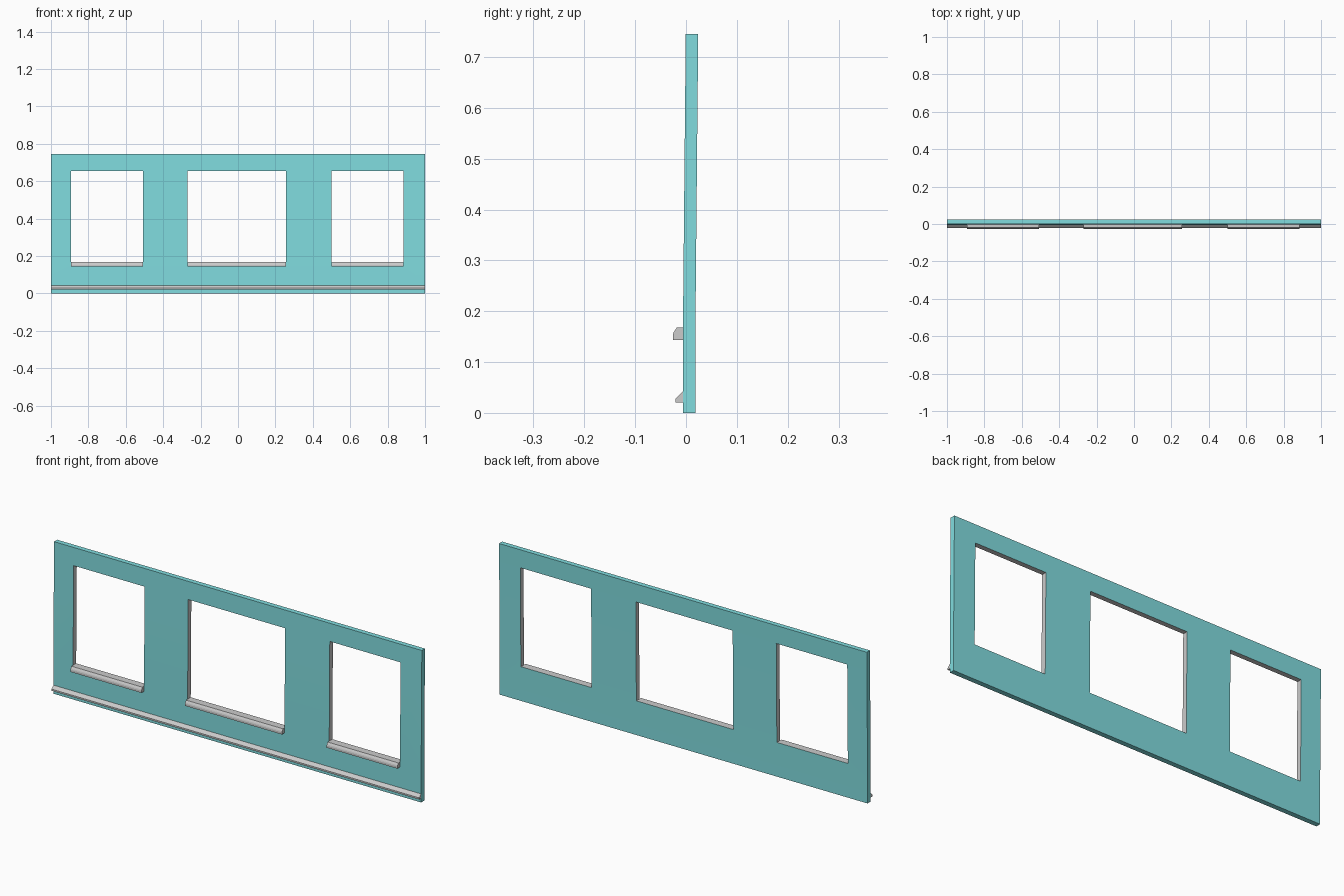
import bpy, bmesh

if "Cube" in bpy.data.objects:
    bpy.data.objects.remove(bpy.data.objects["Cube"])

# Window openings (x ranges) and key heights
WINDOWS = [(-0.893, -0.507), (-0.27, 0.257), (0.5, 0.885)]
SILL_Z, HEAD_Z, TOP_Z = 0.168, 0.656, 0.745
FRONT_Y, THICK, LEAN = -0.006, 0.0245, 0.0055


def material(name, color):
    m = bpy.data.materials.new(name)
    m.diffuse_color = (*color, 1)
    m.use_nodes = True
    m.node_tree.nodes["Principled BSDF"].inputs["Base Color"].default_value = m.diffuse_color
    return m


def finish(bm, name, mats=()):
    bmesh.ops.recalc_face_normals(bm, faces=bm.faces)
    me = bpy.data.meshes.new(name)
    bm.to_mesh(me)
    bm.free()
    ob = bpy.data.objects.new(name, me)
    bpy.context.collection.objects.link(ob)
    for m in mats:
        me.materials.append(m)
    return ob


def moulding(name, profile, x0, x1):
    """Sweep a (y, z) profile along x."""
    bm = bmesh.new()
    face = bm.faces.new([bm.verts.new((x0, y, z)) for y, z in profile])
    ext = bmesh.ops.extrude_face_region(bm, geom=[face], use_keep_orig=True)
    verts = [g for g in ext["geom"] if isinstance(g, bmesh.types.BMVert)]
    bmesh.ops.translate(bm, verts=verts, vec=(x1 - x0, 0, 0))
    return finish(bm, name)


# Wall panel: grid of faces minus the openings, leaning back above sill height
xs = [-1.0] + [x for w in WINDOWS for x in w] + [1.0]
zs = [0.0, SILL_Z, HEAD_Z, TOP_Z]


def front_y(z):
    return FRONT_Y + LEAN * max(0, z - SILL_Z) / (TOP_Z - SILL_Z)


bm = bmesh.new()
grid = [[bm.verts.new((x, front_y(z), z)) for x in xs] for z in zs]
for r in range(len(zs) - 1):
    for c in range(len(xs) - 1):
        if r == 1 and c % 2 == 1:
            continue
        bm.faces.new((grid[r][c], grid[r][c + 1], grid[r + 1][c + 1], grid[r + 1][c]))
ext = bmesh.ops.extrude_face_region(bm, geom=bm.faces[:], use_keep_orig=True)
back = [g for g in ext["geom"] if isinstance(g, bmesh.types.BMVert)]
bmesh.ops.translate(bm, verts=back, vec=(0, THICK, 0))

# Window reveals are grey
bm.normal_update()
for f in bm.faces:
    c = f.calc_center_median()
    inner = abs(c.x) < 0.99 and 0.01 < c.z < TOP_Z - 0.01
    if inner and abs(f.normal.y) < 0.5:
        f.material_index = 1
wall = finish(bm, "wall_panel", [material("teal_paint", (0.22, 0.72, 0.74)),
                                 material("reveal_grey", (0.8, 0.8, 0.8))])
bpy.context.view_layer.objects.active = wall
wall.select_set(True)
bpy.ops.object.shade_smooth_by_angle()

# Window sills
sill = [(FRONT_Y, 0.143), (-0.026, 0.143), (-0.026, 0.153),
        (-0.024, 0.159), (-0.018, SILL_Z), (FRONT_Y, SILL_Z)]
for side, (a, b) in zip(("left", "centre", "right"), WINDOWS):
    moulding(f"window_sill_{side}", sill, a, b)

# Base trim along the whole wall
moulding("base_trim", [(FRONT_Y, 0.02), (-0.0205, 0.02), (-0.0205, 0.028),
                       (FRONT_Y, 0.042)], -1.0, 1.0)
